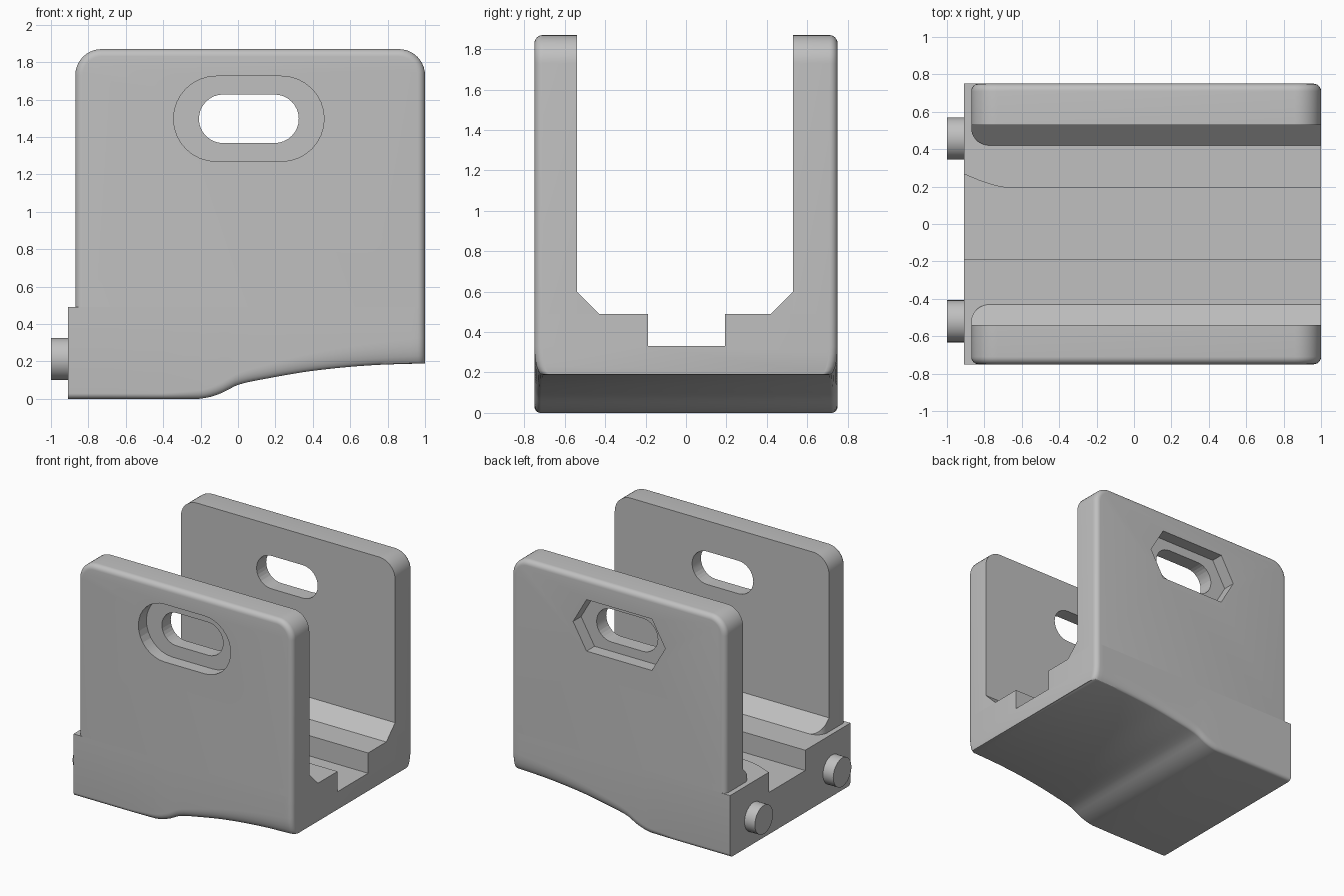
import bpy, bmesh, math

if "Cube" in bpy.data.objects:
    bpy.data.objects.remove(bpy.data.objects["Cube"])

grey = bpy.data.materials.new("light grey")
grey.diffuse_color = (0.53, 0.53, 0.53, 1)
grey.use_nodes = True
grey.node_tree.nodes["Principled BSDF"].inputs["Base Color"].default_value = grey.diffuse_color
R = 0.04          # rounding of the outer edges
LEDGE = 0.49      # height of the base top


def finish(name, bm, smooth=True):
    bmesh.ops.recalc_face_normals(bm, faces=bm.faces)
    me = bpy.data.meshes.new(name)
    bm.to_mesh(me)
    bm.free()
    ob = bpy.data.objects.new(name, me)
    bpy.context.collection.objects.link(ob)
    me.materials.append(grey)
    bpy.ops.object.select_all(action='DESELECT')
    ob.select_set(True)
    bpy.context.view_layer.objects.active = ob
    if smooth:
        bpy.ops.object.shade_smooth_by_angle(angle=math.radians(30))
    return ob


def loft(name, rings, smooth=True):
    """Skin a list of equal-length point rings and cap both ends."""
    bm = bmesh.new()
    vs = [[bm.verts.new(p) for p in ring] for ring in rings]
    n = len(vs[0])
    for a, b in zip(vs, vs[1:]):
        for i in range(n):
            j = (i + 1) % n
            bm.faces.new((a[i], a[j], b[j], b[i]))
    bm.faces.new(vs[0])
    bm.faces.new(vs[-1])
    return finish(name, bm, smooth)


def smoothed(points, x):
    """Cubic Hermite curve through the points."""
    n = len(points)
    def slope(i):
        a, b = points[max(i - 1, 0)], points[min(i + 1, n - 1)]
        return (b[1] - a[1]) / (b[0] - a[0])
    for i in range(n - 1):
        (x0, y0), (x1, y1) = points[i], points[i + 1]
        if x <= x1 + 1e-9:
            h = x1 - x0
            t = (x - x0) / h
            return ((2*t**3 - 3*t*t + 1) * y0 + (t**3 - 2*t*t + t) * h * slope(i)
                    + (3*t*t - 2*t**3) * y1 + (t**3 - t*t) * h * slope(i + 1))


# Base: cross-sections along x, with arched underside and guide channel
UNDER = [(-0.21, 0), (-0.15, 0.01), (-0.08, 0.035), (0, 0.075), (0.15, 0.108),
         (0.4, 0.15), (0.7, 0.179), (1, 0.19)]


def base_ring(x, inset=0.0):
    z0 = 0 if x <= -0.21 else smoothed(UNDER, x)
    t = min(max((x + 0.4) / 1.4, 0), 1)
    w, h = 0.03 + 0.01 * t, 0.03 + 0.11 * t
    half = 0.75 - inset
    corner = []
    for i in range(7):
        a = math.pi / 2 * i / 6
        corner.append((half - w + w * math.sin(a), z0 + h - h * math.cos(a)))
    flare = 0.075 * max(0, (-0.67 - x) / 0.24) ** 1.5
    left, right = -0.187, 0.193 + flare
    pts = corner + [(half, LEDGE), (right, LEDGE), (right, 0.33),
                    (left, 0.33), (left, LEDGE), (-half, LEDGE)]
    pts += [(-y, z) for y, z in reversed(corner)]
    return [(x, y, z) for y, z in pts]


xs = [-0.91, -0.87, -0.83, -0.79, -0.75, -0.71, -0.67, -0.4, -0.21]
xs += [-0.21 + 1.17 * i / 36 for i in range(1, 37)]
rings = [base_ring(x) for x in xs]
for i in range(1, 7):
    a = math.pi / 2 * i / 6
    rings.append(base_ring(1 - R + R * math.sin(a), R * (1 - math.cos(a))))
loft("base", rings)


# Outlines in the xz plane
def wall_outline(d):
    x0, x1, z1, r = -0.87 + d, 1 - d, 1.87 - d, 0.14 - d
    pts = [(x0, LEDGE), (x1, LEDGE)]
    for cx, start in ((x1 - r, 0), (x0 + r, 90)):
        for i in range(11):
            a = math.radians(start + 9 * i)
            pts.append((cx + r * math.cos(a), z1 - r + r * math.sin(a)))
    return pts


CX, CZ = 0.058, 1.4975


def stadium(flat, r):
    pts = []
    for side, start in ((1, -90), (-1, 90)):
        for i in range(17):
            a = math.radians(start + 180 * i / 16)
            pts.append((CX + side * flat + r * math.cos(a), CZ + r * math.sin(a)))
    return pts


def hexagon(flat, r):
    tip = flat + r * math.tan(math.radians(30))
    return [(CX + x, CZ + z) for x, z in
            ((flat, -r), (tip, 0), (flat, r), (-flat, r), (-tip, 0), (-flat, -r))]


def prism(name, outline, ya, yb):
    return loft(name, [[(x, y, z) for x, z in outline] for y in (ya, yb)], False)


def wall(name, side, inner, pocket):
    # Plate with rounded outer rim
    rings = [[(x, side * inner, z) for x, z in wall_outline(0)]]
    for i in range(7):
        a = math.pi / 2 * i / 6
        y = side * (0.75 - R + R * math.sin(a))
        rings.append([(x, y, z) for x, z in wall_outline(R * (1 - math.cos(a)))])
    ob = loft(name, rings)
    # Through slot and outer pocket
    cutters = [prism("slot_cutter", stadium(0.137, 0.13), side * 0.4, side * 0.9),
               prism("pocket_cutter", pocket, side * 0.65, side * 0.95)]
    bpy.ops.object.select_all(action='DESELECT')
    ob.select_set(True)
    bpy.context.view_layer.objects.active = ob
    for c in cutters:
        m = ob.modifiers.new("cut", 'BOOLEAN')
        m.operation, m.solver, m.object = 'DIFFERENCE', 'EXACT', c
        # keep the cut ahead of any smoothing modifier
        ob.modifiers.move(len(ob.modifiers) - 1, 0)
        bpy.ops.object.modifier_apply(modifier=m.name)
        bpy.data.objects.remove(c)
    bpy.ops.object.shade_smooth_by_angle(angle=math.radians(30))


wall("front_wall", -1, 0.54, stadium(0.175, 0.2275))
wall("back_wall", 1, 0.53, hexagon(0.285, 0.203))


# Sloped fillet strips at the foot of each wall, rounded at the left end
def strip(name, side, inner):
    rings = []
    for i in range(10):
        a = math.pi / 2 * i / 9
        x = -0.87 + 0.1 * (1 - math.cos(a))
        rings.append((x, 0.02 + 0.09 * math.sin(a)))
    rings.append((1, 0.11))
    loft(name, [[(x, side * inner, LEDGE), (x, side * (inner - w), LEDGE),
                 (x, side * (inner - w), LEDGE + 0.11 - w),
                 (x, side * inner, LEDGE + 0.11)] for x, w in rings])


strip("front_strip", -1, 0.54)
strip("back_strip", 1, 0.53)

# Locating pins on the left end
for name, y in (("front_pin", -0.52), ("back_pin", 0.457)):
    loft(name, [[(x, y + 0.113 * math.cos(math.tau * i / 32),
                  0.213 + 0.113 * math.sin(math.tau * i / 32)) for i in range(32)]
                for x in (-1, -0.9)])
